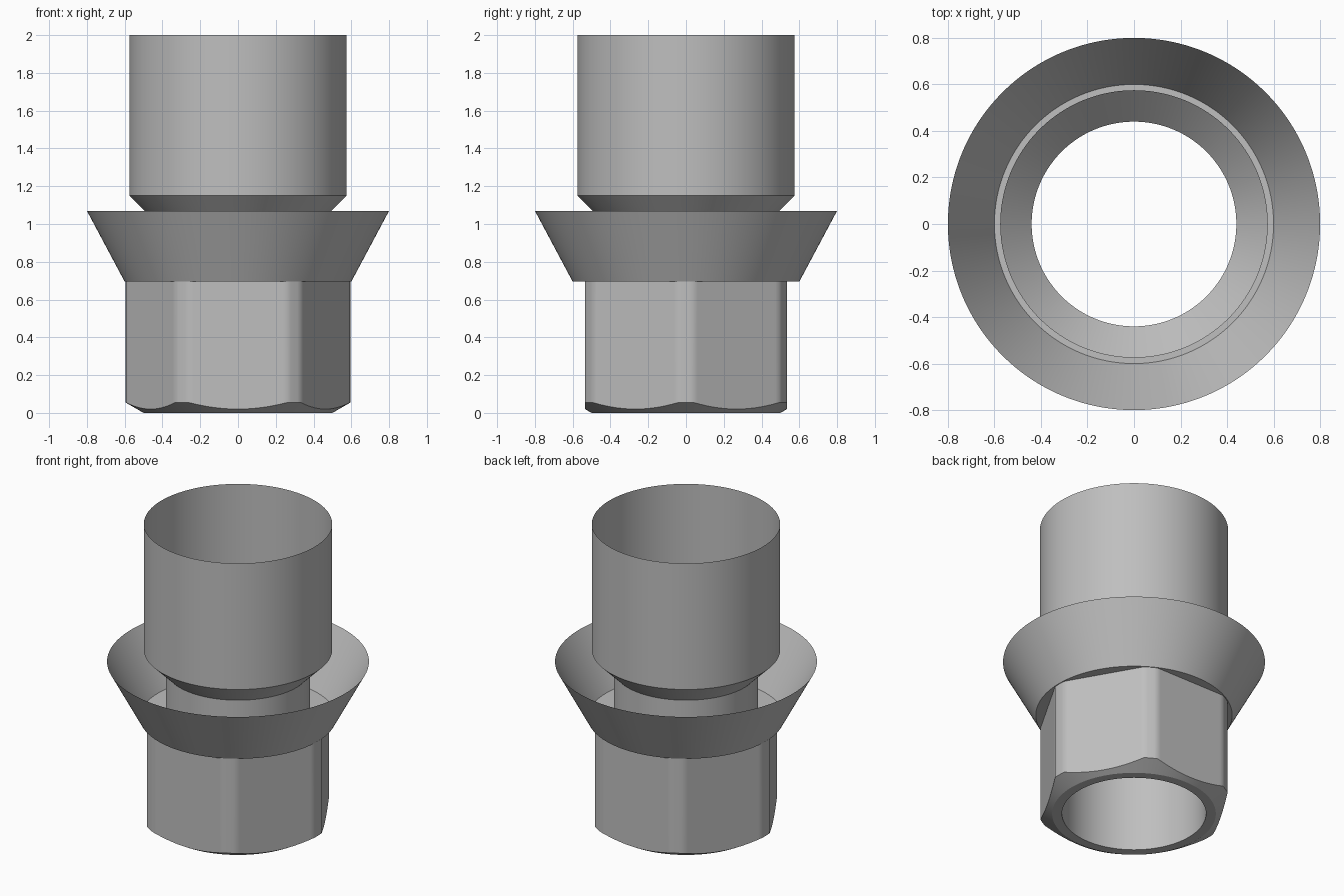
import bpy, bmesh, math

if "Cube" in bpy.data.objects:
    bpy.data.objects.remove(bpy.data.objects["Cube"], do_unlink=True)

SEGMENTS = 180
BORE, SEAT_Z = 0.44, 0.695

metal = bpy.data.materials.new("grey_metal")
metal.use_nodes = True
grey = (0.52, 0.52, 0.52, 1)
metal.diffuse_color = grey
metal.node_tree.nodes["Principled BSDF"].inputs["Base Color"].default_value = grey


def hex_radius(angle):
    """Hexagon with its corners turned down to a circle."""
    step = math.pi / 3
    from_flat = (angle % step) - step / 2
    return min(0.595, 0.535 / math.cos(from_flat))


def chamfer_z(angle):
    return (hex_radius(angle) - 0.50) * math.tan(math.radians(30))


def lofted(name, rings):
    """Skin a sheet over rings; radius and height may vary with angle."""
    bm = bmesh.new()
    value = lambda f, a: f(a) if callable(f) else f
    loops = []
    for radius, height in rings:
        loop = []
        for i in range(SEGMENTS):
            a = math.tau * i / SEGMENTS
            r = value(radius, a)
            loop.append(bm.verts.new((r * math.cos(a), r * math.sin(a), value(height, a))))
        loops.append(loop)
    for low, high in zip(loops, loops[1:]):
        for i in range(SEGMENTS):
            j = (i + 1) % SEGMENTS
            bm.faces.new((low[i], low[j], high[j], high[i]))
    mesh = bpy.data.meshes.new(name)
    bm.to_mesh(mesh)
    bm.free()
    mesh.materials.append(metal)
    obj = bpy.data.objects.new(name, mesh)
    bpy.context.collection.objects.link(obj)
    bpy.ops.object.select_all(action="DESELECT")
    obj.select_set(True)
    bpy.context.view_layer.objects.active = obj
    bpy.ops.object.shade_smooth_by_angle(angle=math.radians(29))
    return obj


# Hexagonal base with a chamfered foot
lofted("hex_base", [(BORE, 0), (0.50, 0), (hex_radius, chamfer_z), (hex_radius, SEAT_Z)])

# Flat seat and flared collar
lofted("collar_seat", [(0.60, SEAT_Z), (BORE, SEAT_Z)])
lofted("flared_collar", [(0.60, SEAT_Z), (0.80, 1.07)])

# Thin bore and neck widening into the open upper tube
lofted("neck_and_upper_tube", [(BORE, 0), (BORE, 1.015), (0.575, 1.15), (0.575, 2)])
